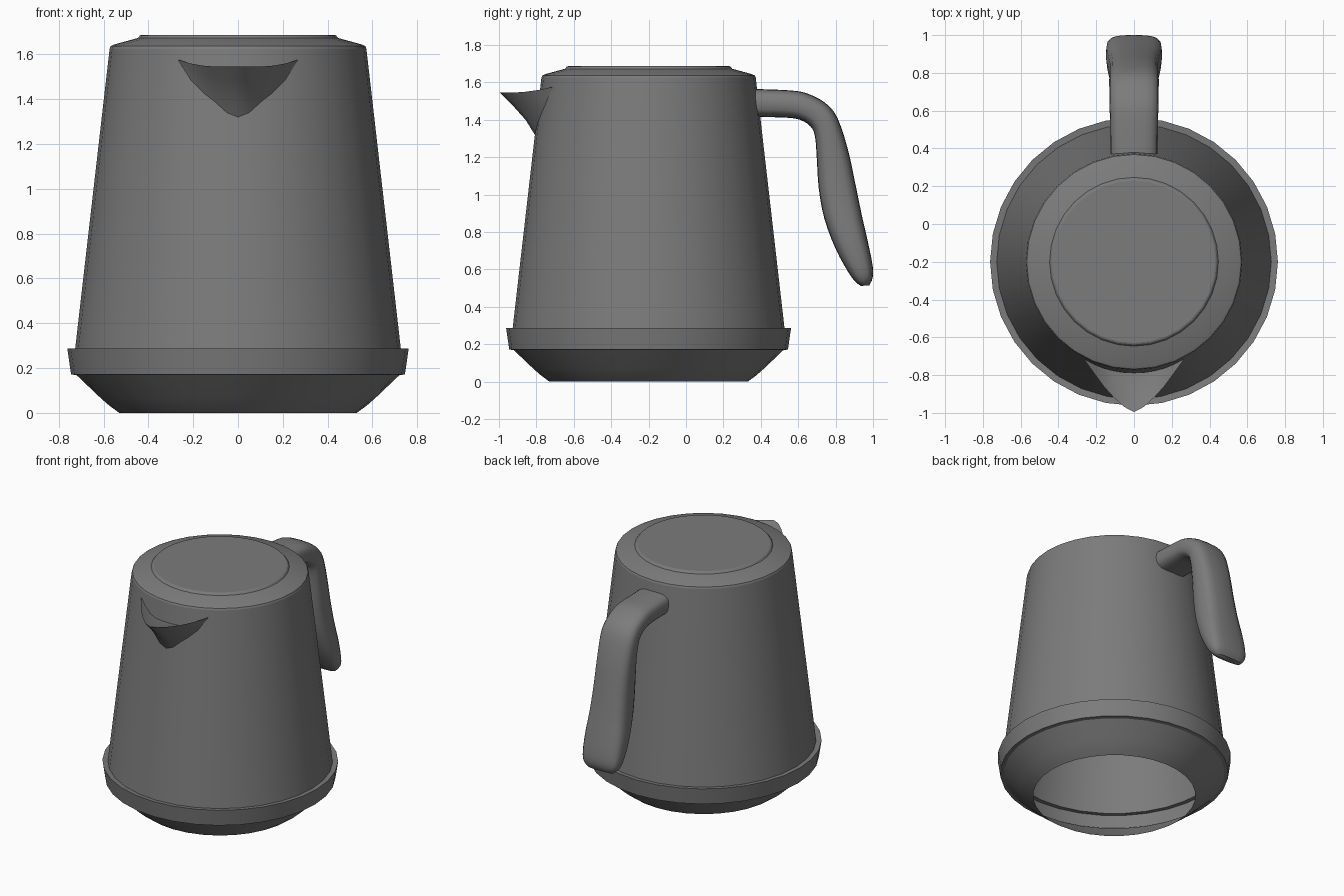
import bpy, math
from mathutils import Vector

if "Cube" in bpy.data.objects:
    bpy.data.objects.remove(bpy.data.objects["Cube"])

CY = -0.2      # axis of the jug body
SIDES = 32

# dark grey finish shared by all parts
grey = bpy.data.materials.new("dark_grey")
grey.diffuse_color = (0.2, 0.2, 0.2, 1)
grey.use_nodes = True
grey.node_tree.nodes["Principled BSDF"].inputs["Base Color"].default_value = grey.diffuse_color


def make(name, verts, faces, angle=30):
    me = bpy.data.meshes.new(name)
    me.from_pydata([tuple(v) for v in verts], [], faces)
    me.materials.append(grey)
    ob = bpy.data.objects.new(name, me)
    bpy.context.collection.objects.link(ob)
    bpy.ops.object.select_all(action='DESELECT')
    ob.select_set(True)
    bpy.context.view_layer.objects.active = ob
    bpy.ops.object.mode_set(mode='EDIT')
    bpy.ops.mesh.select_all(action='SELECT')
    bpy.ops.mesh.normals_make_consistent(inside=False)
    bpy.ops.object.mode_set(mode='OBJECT')
    bpy.ops.object.shade_smooth_by_angle(angle=math.radians(angle))
    return ob


def bridge(rows, n, closed=True):
    return [(r * n + i, r * n + (i + 1) % n, (r + 1) * n + (i + 1) % n, (r + 1) * n + i)
            for r in range(rows - 1) for i in range(n if closed else n - 1)]


def lathe(name, profile, cap_top=False):
    verts = [(r * math.cos(2 * math.pi * i / SIDES), CY + r * math.sin(2 * math.pi * i / SIDES), z)
             for r, z in profile for i in range(SIDES)]
    faces = bridge(len(profile), SIDES)
    if cap_top:
        faces.append(tuple(range(len(verts) - SIDES, len(verts))))
    return make(name, verts, faces, 20)


def smooth_path(pts, steps):
    # Catmull-Rom interpolation through points of any dimension
    pts = [Vector(p) for p in pts]
    ext = [2 * pts[0] - pts[1]] + pts + [2 * pts[-1] - pts[-2]]
    out = []
    for a, b, c, d in zip(ext, ext[1:], ext[2:], ext[3:]):
        for s in range(steps):
            t = s / steps
            out.append(0.5 * (2 * b + (c - a) * t + (2 * a - 5 * b + 4 * c - d) * t * t
                              + (3 * b - a - 3 * c + d) * t ** 3))
    return out + [pts[-1]]


def on_body(x, z):
    r = 0.727 - 0.1154 * (z - 0.29)
    return Vector((x, CY - math.sqrt(r * r - x * x), z))


# base: open-bottomed bowl with a stepped ring
lathe("base", [(0.53, 0), (0.575, 0.033), (0.615, 0.068), (0.72, 0.168), (0.745, 0.172),
               (0.762, 0.288), (0.727, 0.284)])

# tapered body and raised lid
lathe("body", [(0.727, 0.284), (0.573, 1.625)])
lathe("lid", [(0.573, 1.625), (0.568, 1.637), (0.55, 1.645), (0.447, 1.673),
              (0.438, 1.684), (0.43, 1.687)], cap_top=True)

# spout: lip curve ruled down to its seam, with a sunken pouring floor (half listed, then mirrored)
lip = [(0, -0.995, 1.545), (0.053, -0.968, 1.545), (0.11, -0.915, 1.546),
       (0.16, -0.86, 1.55), (0.215, -0.785, 1.56), (0.265, -0.716, 1.575)]
seam = [(0, 1.32), (0.05, 1.34), (0.105, 1.39), (0.15, 1.425), (0.21, 1.485), (0.265, 1.57)]
rows = []
for (lx, ly, lz), (sx, sz) in zip(lip, seam):
    top, low = Vector((lx, ly, lz)), on_body(sx, sz)
    k = 1 - lx / 0.265
    sag = Vector((0, 0.012, 0.006)) * k
    floor = on_body(lx * 0.98, lz - 0.05 * min(1, 2 * k))
    mid = top.lerp(floor, 0.5) - Vector((0, 0, 0.012 * k))
    rows.append([floor, mid, top, top.lerp(low, 0.33) + sag * 0.7, top.lerp(low, 0.67) + sag, low])
mirrored = [[Vector((-v.x, v.y, v.z)) for v in row] for row in rows[:0:-1]]
rows = mirrored + rows
make("spout", [v for row in rows for v in row], bridge(len(rows), 6, closed=False), 50)

# handle: rounded section swept between outer and inner side outlines
# (outer y, outer z, inner y, inner z)
outline = [(0.37, 1.565, 0.37, 1.415), (0.56, 1.557, 0.53, 1.412), (0.65, 1.54, 0.61, 1.40),
           (0.745, 1.49, 0.665, 1.365), (0.81, 1.41, 0.69, 1.31), (0.866, 1.24, 0.70, 1.18),
           (0.905, 1.06, 0.71, 1.03), (0.94, 0.89, 0.74, 0.87), (0.972, 0.75, 0.80, 0.71),
           (0.998, 0.62, 0.865, 0.59), (0.998, 0.555, 0.905, 0.535), (0.98, 0.515, 0.935, 0.512)]
widths = [0.125, 0.127, 0.13, 0.13, 0.132, 0.13, 0.132, 0.14, 0.149, 0.145, 0.13, 0.1]
SEC = 20
stations = smooth_path([Vector((y, z, w)) for (y, z, _, _), w in zip(outline, widths)], 3)
inner = smooth_path([Vector((y, z, 0)) for _, _, y, z in outline], 3)


def rounded(c):
    return math.copysign(abs(c) ** 0.65, c)


verts = []
for o, n in zip(stations, inner):
    for k in range(SEC):
        a = 2 * math.pi * k / SEC
        s = 0.5 + 0.5 * rounded(math.sin(a))
        verts.append((o.z * rounded(math.cos(a)), n.x + (o.x - n.x) * s, n.y + (o.y - n.y) * s))
faces = bridge(len(stations), SEC)
faces += [tuple(range(SEC)), tuple(range(len(verts) - SEC, len(verts)))]
make("handle", verts, faces, 50)
